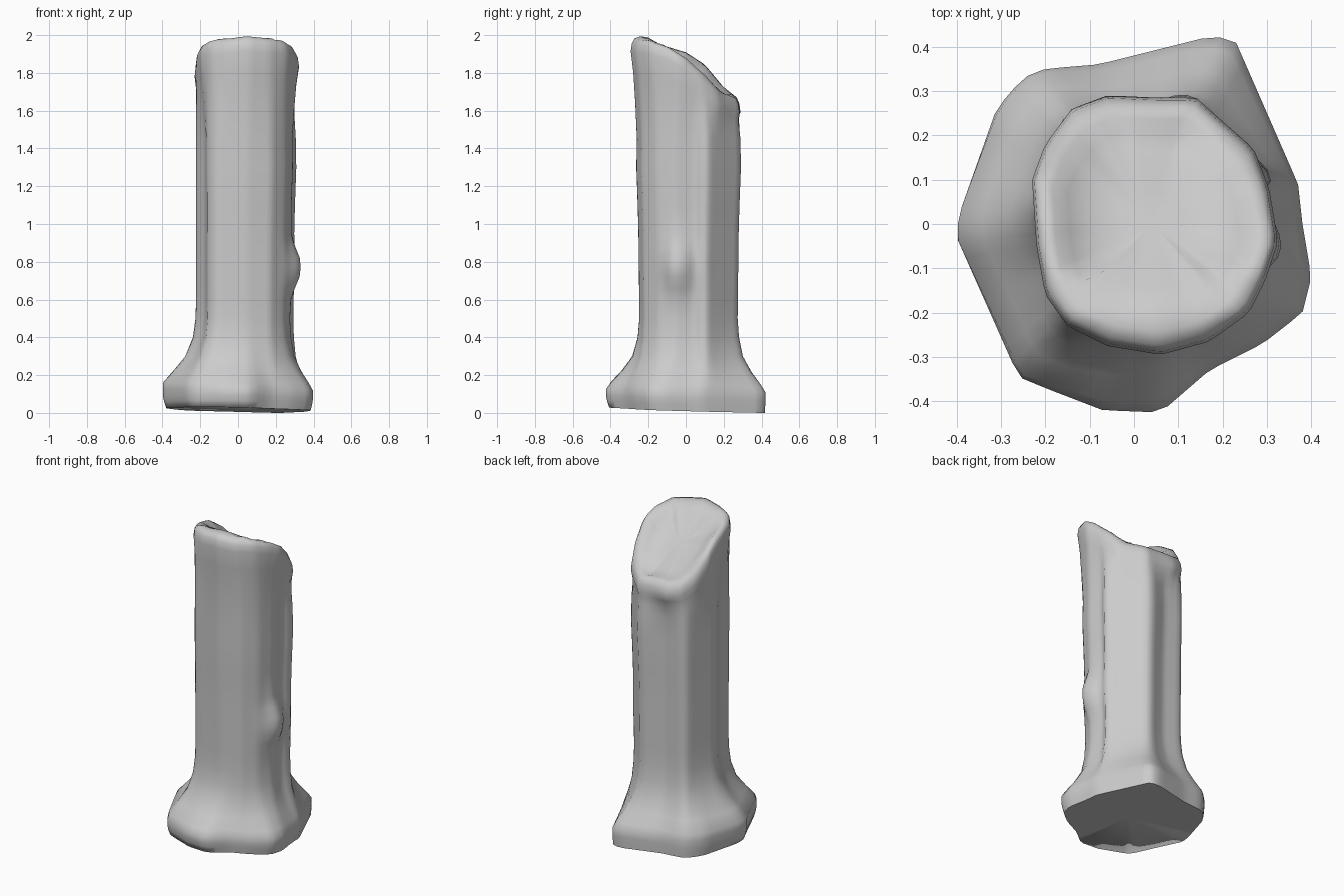
import bpy, bmesh, math

if "Cube" in bpy.data.objects:
    bpy.data.objects.remove(bpy.data.objects["Cube"])

CX = 0.04      # shaft axis offset in x
N = 72         # points around each ring

# Plan outlines: irregular foot, ridged shaft, rounder broken top
FOOT = [(.18,.425),(.23,.41),(.37,.09),(.38,0),(.40,-.12),(.38,-.2),(.29,-.27),(.17,-.33),
        (.06,-.425),(-.07,-.42),(-.2,-.37),(-.26,-.345),(-.4,-.03),(-.395,.02),(-.31,.26),
        (-.25,.33),(-.2,.35),(-.08,.36),(.08,.4)]
SHAFT = [(.31,.1),(.3,.125),(.14,.285),(.105,.295),(-.02,.25),(-.145,.25),(-.17,.235),(-.23,.04),
         (-.222,0),(-.18,-.09),(-.165,-.21),(-.12,-.25),(.05,-.265),(.18,-.235),(.255,-.16),
         (.292,-.06),(.28,.05)]
TOP = [(-.23,.1),(-.2,.18),(-.14,.26),(-.06,.29),(.05,.285),(.14,.285),(.19,.24),(.27,.17),
       (.305,.08),(.325,-.04),(.295,-.13),(.26,-.2),(.17,-.265),(.06,-.295),(-.06,-.275),
       (-.15,-.23),(-.2,-.16),(-.22,-.05)]


def radius(outline, a):
    """Distance from the axis to the outline in direction a."""
    c, s = math.cos(a), math.sin(a)
    best = 0
    for (x0, y0), (x1, y1) in zip(outline, outline[1:] + outline[:1]):
        x0, x1 = x0 - CX, x1 - CX
        dx, dy = x1 - x0, y1 - y0
        den = c * dy - s * dx
        if abs(den) < 1e-9:
            continue
        r = (x0 * dy - y0 * dx) / den
        u = (x0 * s - y0 * c) / den
        if r > 0 and -1e-6 <= u <= 1 + 1e-6:
            best = max(best, r)
    return best


def interp(table, v):
    for (a, p), (b, q) in zip(table, table[1:]):
        if v <= b:
            return p + (q - p) * max(0, (v - a) / (b - a))
    return table[-1][1]


FLARE = [(0,.9),(.04,.97),(.07,1),(.11,1),(.15,.84),(.22,.5),(.3,.19),(.4,.05),(.5,0)]
WIDTH = [(0,.94),(.5,.94),(1,.96),(1.3,1),(1.45,.99)]
BREAK = [(-.3,1.985),(-.2,2.01),(-.1,1.97),(0,1.915),(.1,1.85),(.2,1.73),(.29,1.66)]


def knot(a, z, a0, z0, wa, wz, h):
    """Soft lump on the shaft."""
    d = math.atan2(math.sin(a - a0), math.cos(a - a0))
    return h * math.exp(-(d / wa) ** 2 - abs((z - z0) / wz) ** 2.6)


def break_z(x, y):
    """Height of the slanted broken top, lower towards the right."""
    front = min(1, max(0, -y * 6))
    right = min(1, max(0, (y + .1) / .2)) * min(1, max(0, (.3 - y) / .12))
    return interp(BREAK, y) - .17 * front * abs(x - .05) - .2 * right * max(0, x)


angles = [2 * math.pi * i / N for i in range(N)]
foot_r = [radius(FOOT, a) for a in angles]
shaft_r = [radius(SHAFT, a) for a in angles]
top_r = [radius(TOP, a) for a in angles]
rings = []

# Foot and straight shaft
for z in (.0, .04, .07, .11, .15, .22, .3, .4, .5, .6, .66, .72, .77, .82, .88, .95, 1.1, 1.3, 1.45):
    ring = []
    for a, rf, rs in zip(angles, foot_r, shaft_r):
        left, back = max(0, -math.cos(a)), max(0, math.sin(a))
        f = interp(FLARE, z - .04 * left if z > .11 else z)
        if z < .07:
            f += (1 - f) * .8 * back
        w = interp(WIDTH, z)
        w += (.98 - w) * left
        r = rs * w * (1 - f) + rf * f
        r += knot(a, z, -.15, .77, .33, .12, .055)
        x, y = CX + r * math.cos(a), r * math.sin(a)
        lift = max(0, .02 - .03 * y - .02 * x) * max(0, 1 - z / .3)
        ring.append((x, y, z + lift))
    rings.append(ring)

# Upper shaft follows the slanted break, then the rounded rim and dished top
for t, s, drop in ((.4,.98,0), (.75,.98,0), (1,1,.07), (1,.98,.03), (1,.93,.006),
                   (1,.83,.012), (1,.7,.045), (1,.5,.08), (1,.25,.09)):
    ring = []
    for a, rs, rt in zip(angles, shaft_r, top_r):
        r = (rs + (rt - rs) * t) * s
        x, y = CX + r * math.cos(a), r * math.sin(a)
        if t == 1:
            k = .4 if s < .85 and y < -.1 else 1
            z = break_z(x, y) - drop * k
        else:
            z = 1.45 + (break_z(x, y) - .07 - 1.45) * t
        ring.append((x, y, z))
    rings.append(ring)

bm = bmesh.new()
vr = [[bm.verts.new(p) for p in ring] for ring in rings]
for lo, hi in zip(vr, vr[1:]):
    for i in range(N):
        j = (i + 1) % N
        bm.faces.new((lo[i], lo[j], hi[j], hi[i]))
for ring, h in ((vr[0], .02), (vr[-1], break_z(CX, 0) - .09)):
    c = bm.verts.new((CX, 0, h))
    for i in range(N):
        bm.faces.new((ring[i], ring[(i + 1) % N], c))
bmesh.ops.recalc_face_normals(bm, faces=bm.faces)

# Rest on the ground
low = min(v.co.z for v in bm.verts)
for v in bm.verts:
    if v.co.z < .3:
        v.co.z -= low

mesh = bpy.data.meshes.new("broken_post")
bm.to_mesh(mesh)
bm.free()
post = bpy.data.objects.new("broken_post", mesh)
bpy.context.collection.objects.link(post)
bpy.context.view_layer.objects.active = post
post.select_set(True)
bpy.ops.object.shade_smooth_by_angle(angle=math.radians(75))
